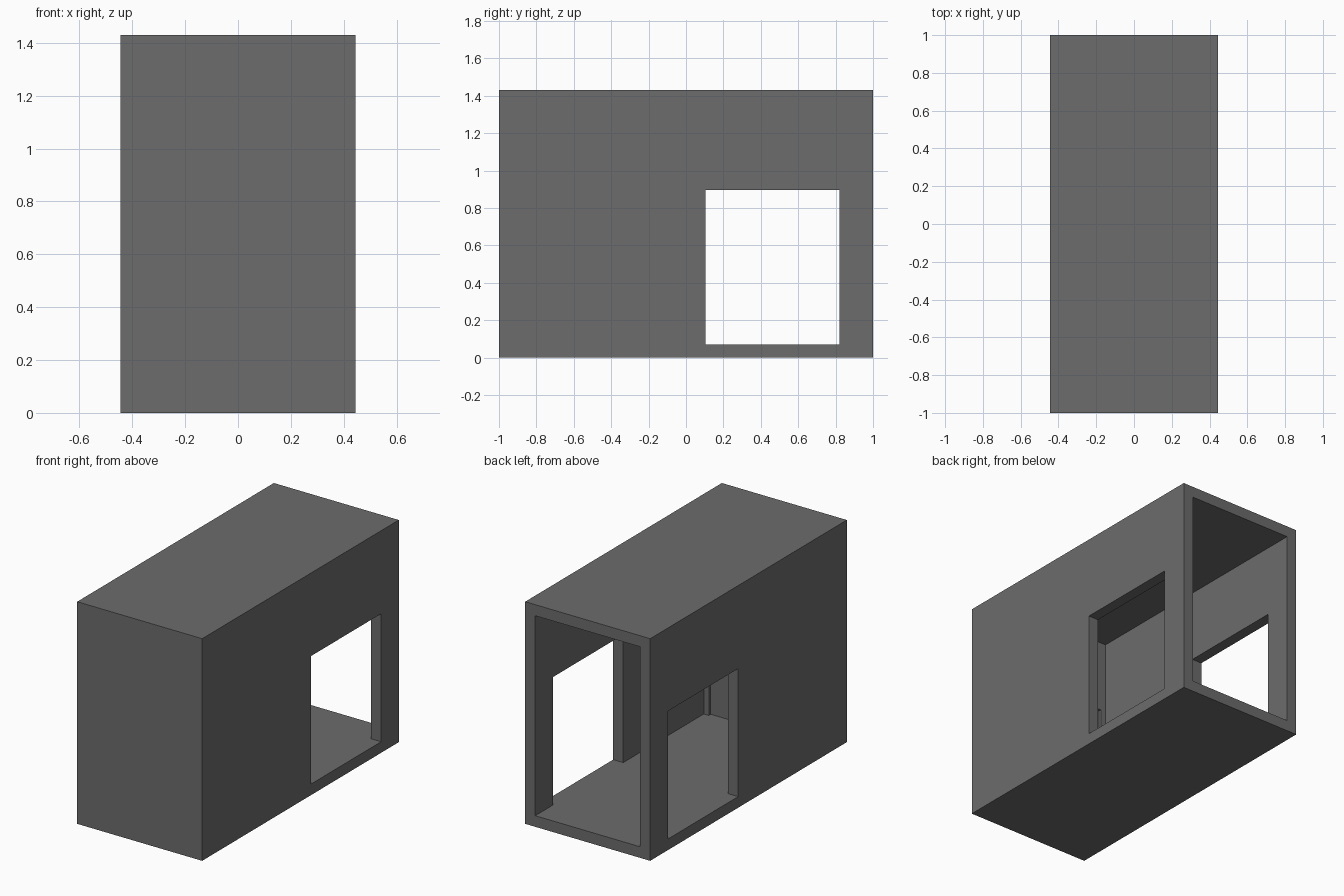
import bpy

if "Cube" in bpy.data.objects:
    bpy.data.objects.remove(bpy.data.objects["Cube"])

U = 1 / 14                      # wall thickness, used as the module
X, Y, Z = 0.445, 1.0, 1.43      # half width, half length, height

grey = bpy.data.materials.new("dark_grey")
grey.diffuse_color = (0.15, 0.15, 0.15, 1)
grey.use_nodes = True
grey.node_tree.nodes["Principled BSDF"].inputs["Base Color"].default_value = grey.diffuse_color


def box(name, x0, x1, y0, y1, z0, z1):
    bpy.ops.mesh.primitive_cube_add(
        size=1, location=((x0 + x1) / 2, (y0 + y1) / 2, (z0 + z1) / 2))
    ob = bpy.context.object
    ob.name = name
    ob.scale = (x1 - x0, y1 - y0, z1 - z0)
    bpy.ops.object.transform_apply(location=True, rotation=True, scale=True)
    ob.data.materials.append(grey)
    return ob


def cut(target, cutter):
    mod = target.modifiers.new("cut", 'BOOLEAN')
    mod.operation = 'DIFFERENCE'
    mod.solver = 'EXACT'
    mod.object = cutter
    bpy.context.view_layer.objects.active = target
    bpy.ops.object.modifier_apply(modifier=mod.name)
    bpy.data.objects.remove(cutter, do_unlink=True)


# Outer shell with a thick closed front end
shell = box("room_shell", -X, X, -Y, Y, 0, Z)

# Hollow interior, open at the back
cut(shell, box("interior_cutter", -X + U, X - U, -10 * U, Y + 0.2, U, Z - U))

# Large openings through both side walls, level with the floor
cut(shell, box("side_opening_cutter", -X - 0.2, X + 0.2, 0.105, 0.82, U, 0.895))

# Shallow door recess in the inner face of the front wall
cut(shell, box("door_recess_cutter", -0.338, 0.338, -10 * U - 0.02, -0.5, U, 0.89))
